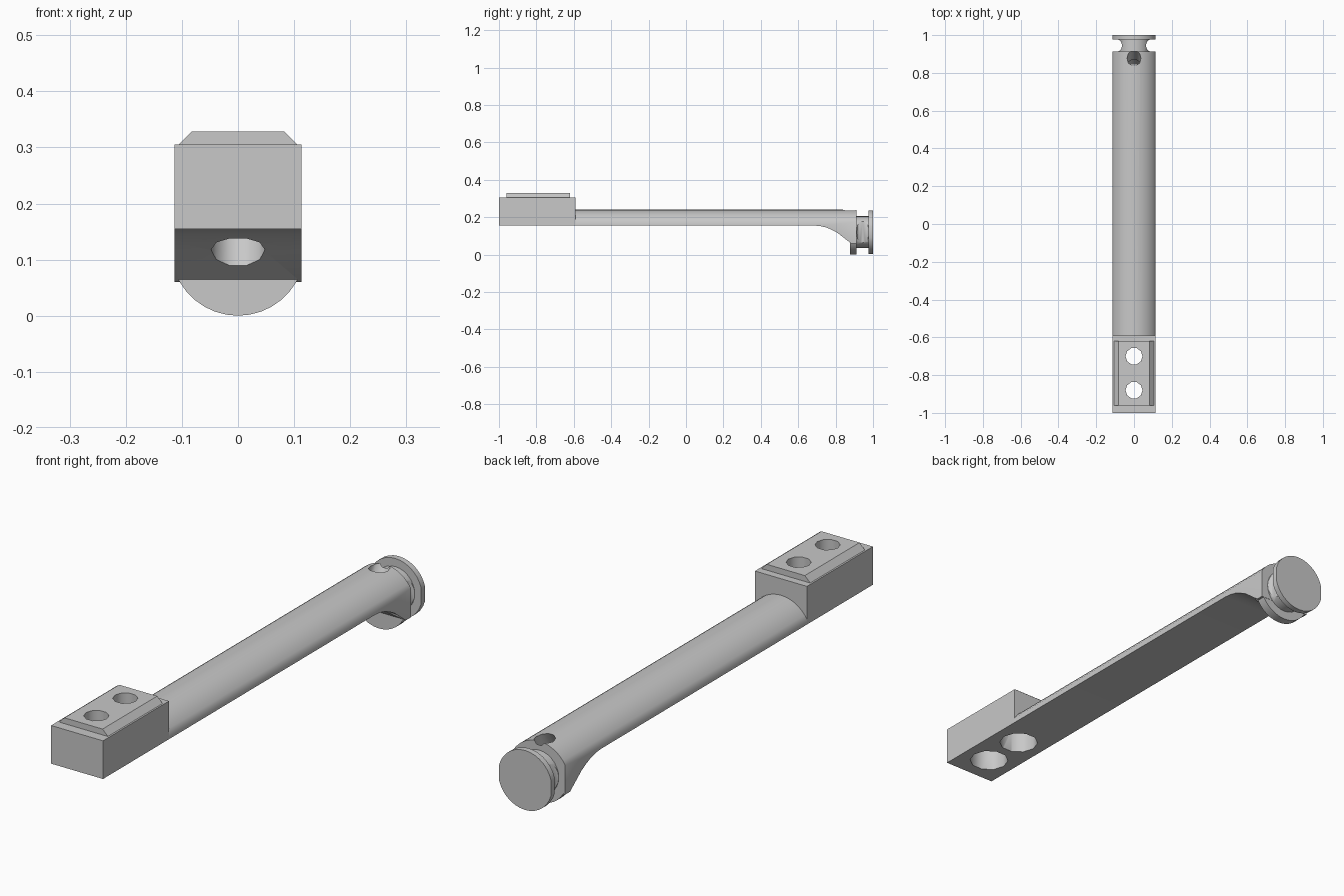
import bpy, bmesh
from math import sin, cos, pi, radians, asin
from mathutils import Vector

cube = bpy.data.objects.get("Cube")
if cube:
    bpy.data.objects.remove(cube, do_unlink=True)

grey = bpy.data.materials.new("plain grey")
grey.use_nodes = True
grey.diffuse_color = (0.58, 0.58, 0.58, 1)
grey.node_tree.nodes["Principled BSDF"].inputs["Base Color"].default_value = grey.diffuse_color

HALF = 0.113    # half width of the whole part
AXIS_Z = 0.12   # height of the round end's centre line


def prism(name, outline, axis, start, end):
    """Extrude a 2D outline along the x or y axis, between start and end."""
    place = {"x": lambda p, t: (t, p[0], p[1]), "y": lambda p, t: (p[0], t, p[1])}[axis]
    bm = bmesh.new()
    rings = [[bm.verts.new(place(p, t)) for p in outline] for t in (start, end)]
    bm.faces.new(rings[0])
    bm.faces.new(rings[1])
    n = len(outline)
    for i in range(n):
        j = (i + 1) % n
        bm.faces.new((rings[0][i], rings[0][j], rings[1][j], rings[1][i]))
    bmesh.ops.recalc_face_normals(bm, faces=bm.faces)
    mesh = bpy.data.meshes.new(name)
    bm.to_mesh(mesh)
    bm.free()
    mesh.materials.append(grey)
    obj = bpy.data.objects.new(name, mesh)
    bpy.context.collection.objects.link(obj)
    return obj


def box(name, y0, y1, z0, z1):
    return prism(name, [(-HALF, z0), (HALF, z0), (HALF, z1), (-HALF, z1)], "y", y0, y1)


def rod(start, end, radius, sides=10):
    """Cutter cylinder between two points."""
    a, b = Vector(start), Vector(end)
    ring = [(radius * cos(2 * pi * i / sides), radius * sin(2 * pi * i / sides)) for i in range(sides)]
    obj = prism("cutter", ring, "y", 0, (b - a).length)
    obj.rotation_euler = (b - a).to_track_quat("Y", "Z").to_euler()
    obj.location = a
    return obj


def combine(obj, other, operation="DIFFERENCE", keep=False):
    """Apply a boolean and drop the second object."""
    other.hide_render = True
    mod = obj.modifiers.new("cut", "BOOLEAN")
    mod.operation, mod.solver, mod.object = operation, "EXACT", other
    bpy.context.view_layer.update()
    bpy.context.view_layer.objects.active = obj
    bpy.ops.object.modifier_apply(modifier=mod.name)
    bpy.data.objects.remove(other, do_unlink=True)


def disc_outline(radius, limit=HALF, steps=14):
    """Circle with flats where it passes the side limit."""
    reach = asin(min(1, limit / radius))
    pts = []
    for base in (0, pi):
        for i in range(steps + 1):
            if base and radius <= limit and i in (0, steps):
                continue
            a = base - reach + 2 * reach * i / steps
            pts.append((radius * sin(a), AXIS_Z + radius * cos(a)))
    return pts


# Mounting block with a bevelled pad on top
block = box("mounting_block", -1, -0.59, 0.155, 0.305)
pad = prism("block_pad", [(-0.107, 0.304), (0.107, 0.304), (0.083, 0.328), (-0.083, 0.328)],
            "y", -0.96, -0.62)
combine(block, pad, "UNION")

# Two counterbored bolt holes
for y in (-0.88, -0.70):
    combine(block, rod((0, y, 0.1), (0, y, 0.4), 0.045))
    combine(block, rod((0, y, 0.1), (0, y, 0.25), 0.074))

# Arm: round-topped section trimmed by its side profile
crown_r, crown_z = 0.131, 0.109
reach = asin(HALF / crown_r)
crown = [(crown_r * sin(a), crown_z + crown_r * cos(a))
         for a in (-reach + 2 * reach * i / 16 for i in range(17))]
arm = prism("arm", crown + [(HALF, -0.1), (-HALF, -0.1)], "y", -0.59, 0.912)
side = [(-0.7, 0.155), (0.69, 0.155), (0.72, 0.152), (0.75, 0.145), (0.78, 0.132),
        (0.81, 0.116), (0.882, 0.06), (1.0, 0.06), (1.0, 0.3), (-0.7, 0.3)]
combine(arm, prism("side_profile", side, "x", -0.2, 0.2), "INTERSECT")

# Flange below the arm's end
flange = prism("flange", disc_outline(0.1199, HALF - 0.0005), "y", 0.876, 0.911)
combine(arm, flange, "UNION")

# Slanted stepped hole from the crown to the sloping underside
top, low = Vector((0, 0.88, 0.24)), Vector((0, 0.808, 0.118))
way = (low - top).normalized()
combine(arm, rod(top - way * 0.08, low + way * 0.08, 0.037))
combine(arm, rod(top + way * 0.08, low + way * 0.08, 0.048))

# Neck with a vertical notch on each side
neck = prism("neck", disc_outline(0.085), "y", 0.911, 0.978)
for s in (-1, 1):
    combine(neck, rod((s * 0.098, 0.945, -0.1), (s * 0.098, 0.945, 0.4), 0.036))

# End disc
end_disc = prism("end_disc", disc_outline(0.117), "y", 0.977, 1)

# Smooth round surfaces, keep edges sharp
for obj in (block, arm, neck, end_disc):
    bpy.ops.object.select_all(action="DESELECT")
    obj.select_set(True)
    bpy.context.view_layer.objects.active = obj
    bpy.ops.object.shade_smooth_by_angle(angle=radians(38))
